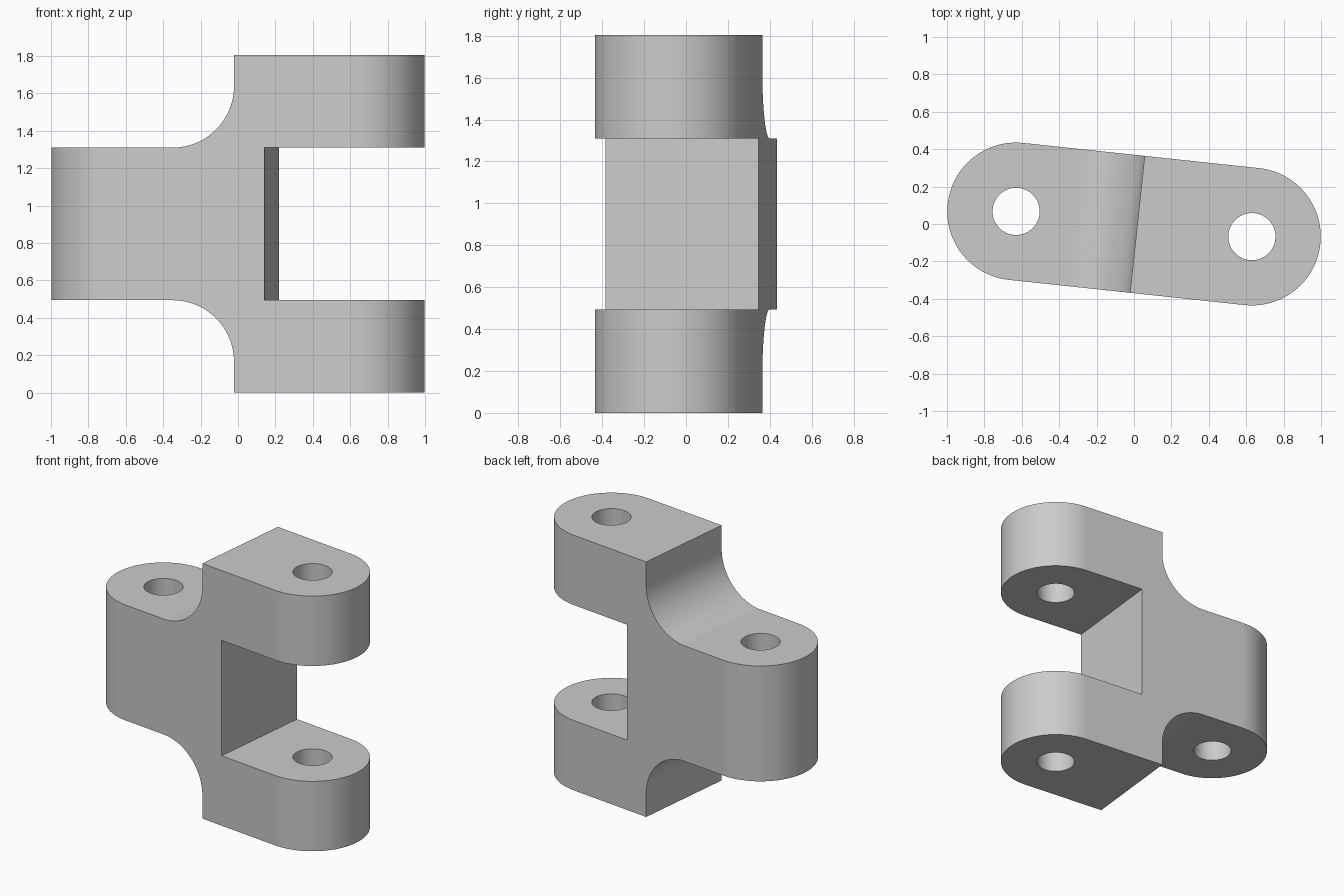
import bpy, bmesh
from math import sin, cos, pi, radians
from mathutils import Matrix, Vector

cube = bpy.data.objects.get("Cube")
if cube:
    bpy.data.objects.remove(cube)

HEIGHT, LOW = 1.804, 0.494          # overall height, underside of the tongue
HIGH = HEIGHT - LOW                 # top of the tongue
REACH, RADIUS, HOLE = 0.634, 0.368, 0.126
STEP, SLOT, FILLET = 0.018, 0.181, 0.33
TURN = radians(-6.1)


def arc(cx, cy, r, start, end, n):
    """Points on an arc, angles in degrees."""
    angles = [radians(start + (end - start) * i / n) for i in range(n + 1)]
    return [(cx + r * cos(a), cy + r * sin(a)) for a in angles]


def prism(name, points, offset, depth):
    """Extrude a closed outline into a solid; offset places it, depth is the sweep."""
    bm = bmesh.new()
    place = (lambda p: (p[0], p[1], offset)) if depth.z else (lambda p: (p[0], offset, p[1]))
    face = bm.faces.new([bm.verts.new(place(p)) for p in points])
    swept = bmesh.ops.extrude_face_region(bm, geom=[face])["geom"]
    bmesh.ops.translate(bm, vec=depth, verts=[v for v in swept if isinstance(v, bmesh.types.BMVert)])
    bmesh.ops.recalc_face_normals(bm, faces=bm.faces)
    mesh = bpy.data.meshes.new(name)
    bm.to_mesh(mesh)
    bm.free()
    obj = bpy.data.objects.new(name, mesh)
    bpy.context.collection.objects.link(obj)
    return obj


def combine(target, helper, operation):
    """Apply a boolean and discard the helper."""
    helper.hide_render = True
    mod = target.modifiers.new("cut", 'BOOLEAN')
    mod.operation, mod.solver, mod.object = operation, 'EXACT', helper
    bpy.ops.object.modifier_apply(modifier=mod.name)
    bpy.data.objects.remove(helper)


# Plan outline: a bar with rounded ends
outline = arc(REACH, 0, RADIUS, -90, 90, 48) + arc(-REACH, 0, RADIUS, 90, 270, 48)
link = prism("clevis_link", outline, 0, Vector((0, 0, HEIGHT)))
bpy.context.view_layer.objects.active = link
link.select_set(True)

# Side profile: tongue, filleted shoulders and two fork arms
center = STEP - FILLET
profile = [(-1.2, LOW)] + arc(center, LOW - FILLET, FILLET, 90, 0, 24)
profile += [(STEP, -0.1), (1.2, -0.1), (1.2, LOW), (SLOT, LOW)]
profile += [(SLOT, HIGH), (1.2, HIGH), (1.2, HEIGHT + 0.1), (STEP, HEIGHT + 0.1)]
profile += arc(center, HIGH + FILLET, FILLET, 0, -90, 24) + [(-1.2, HIGH)]
combine(link, prism("side_profile", profile, -0.6, Vector((0, 1.2, 0))), 'INTERSECT')

# Pin holes through both ends
for side in (-1, 1):
    circle = arc(side * REACH, 0, HOLE, 0, 360, 64)[:-1]
    combine(link, prism("pin_hole", circle, -0.2, Vector((0, 0, HEIGHT + 0.4))), 'DIFFERENCE')

# Angle the link in plan
link.data.transform(Matrix.Rotation(TURN, 4, 'Z'))

# Plain metal grey
grey = bpy.data.materials.new("metal_grey")
grey.use_nodes = True
grey.diffuse_color = (0.6, 0.6, 0.6, 1)
grey.node_tree.nodes["Principled BSDF"].inputs["Base Color"].default_value = grey.diffuse_color
link.data.materials.clear()
link.data.materials.append(grey)

# Smooth rounds, crisp edges
bpy.ops.object.shade_smooth_by_angle(angle=radians(30))
weighted = link.modifiers.new("even_normals", 'WEIGHTED_NORMAL')
weighted.keep_sharp = True
